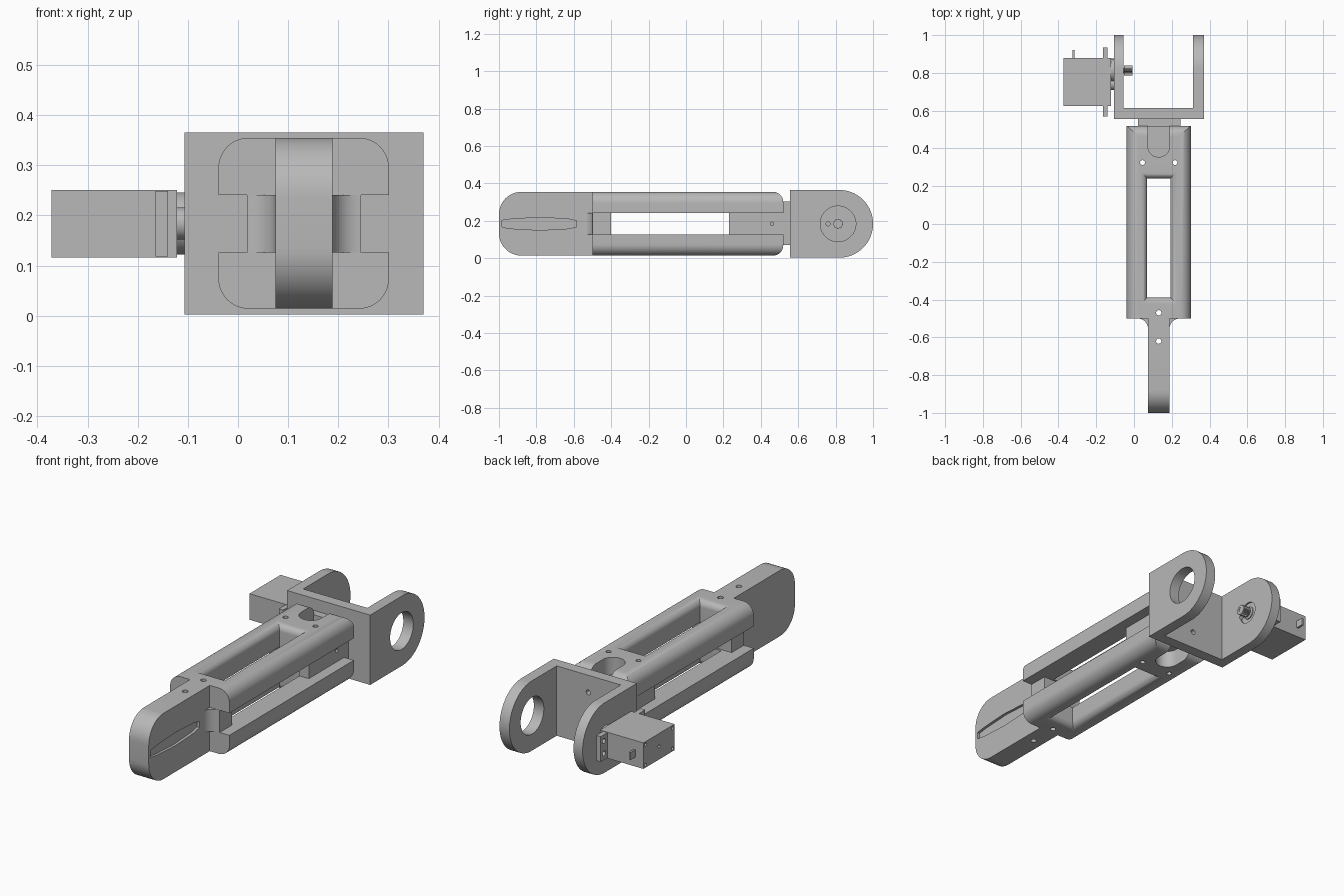
import bpy, bmesh
from math import sin, cos, pi
from mathutils import Vector

if "Cube" in bpy.data.objects:
    bpy.data.objects.remove(bpy.data.objects["Cube"], do_unlink=True)

GREY = 0.48
mat = bpy.data.materials.new("plain grey")
mat.use_nodes = True
mat.diffuse_color = (GREY, GREY, GREY, 1)
mat.node_tree.nodes["Principled BSDF"].inputs["Base Color"].default_value = (GREY, GREY, GREY, 1)


def finish(name, bm):
    bmesh.ops.recalc_face_normals(bm, faces=bm.faces)
    mesh = bpy.data.meshes.new(name)
    bm.to_mesh(mesh)
    bm.free()
    mesh.materials.append(mat)
    ob = bpy.data.objects.new(name, mesh)
    bpy.context.scene.collection.objects.link(ob)
    return ob


def loft(name, rings):
    """Skin a stack of equal-length point rings and cap both ends."""
    bm = bmesh.new()
    rows = [[bm.verts.new(p) for p in ring] for ring in rings]
    n = len(rows[0])
    for a, b in zip(rows, rows[1:]):
        for i in range(n):
            j = (i + 1) % n
            bm.faces.new((a[i], a[j], b[j], b[i]))
    bm.faces.new(rows[0])
    bm.faces.new(rows[-1])
    return finish(name, bm)


def place(axis, p, h):
    u, v = p
    return {"x": (h, u, v), "y": (u, h, v), "z": (u, v, h)}[axis]


def prism(name, outline, axis, lo, hi):
    return loft(name, [[place(axis, p, h) for p in outline] for h in (lo, hi)])


def rounded(u0, v0, u1, v1, radii, steps=12):
    """Rectangle outline; radii run low-low, high-low, high-high, low-high."""
    pts = []
    corners = [(u0, v0, 1, 1), (u1, v0, -1, 1), (u1, v1, -1, -1), (u0, v1, 1, -1)]
    for k, ((u, v, su, sv), r) in enumerate(zip(corners, radii)):
        if r == 0:
            pts.append((u, v))
            continue
        for i in range(steps + 1):
            a = pi + k * pi / 2 + i * pi / 2 / steps
            pts.append((u + su * r + r * cos(a), v + sv * r + r * sin(a)))
    return pts


def box(name, x, y, z):
    return prism(name, [(x[0], y[0]), (x[1], y[0]), (x[1], y[1]), (x[0], y[1])], "z", *z)


def cyl(name, axis, centre, r, lo, hi, n=40):
    ring = [(centre[0] + r * cos(2 * pi * i / n), centre[1] + r * sin(2 * pi * i / n))
            for i in range(n)]
    return prism(name, ring, axis, lo, hi)


def combine(ob, *tools, op="DIFFERENCE"):
    """Apply boolean tools and discard them."""
    for tool in tools:
        m = ob.modifiers.new("cut", "BOOLEAN")
        m.operation, m.solver, m.object = op, "EXACT", tool
        tool.hide_render = True
        bpy.context.view_layer.update()
        ev = ob.evaluated_get(bpy.context.evaluated_depsgraph_get())
        mesh = bpy.data.meshes.new_from_object(ev)
        ob.modifiers.clear()
        ob.data = mesh
        bpy.data.objects.remove(tool, do_unlink=True)
    return ob


CX, CZ = 0.131, 0.184            # arm axis
BOT, TOP = 0.014, 0.355          # arm height
LOW, HIGH = 0.126, 0.241         # side slot height
FRONT, BACK = -0.5, 0.52

# Arm frame: two crossed rounded profiles
frame = prism("arm_frame", rounded(CX - 0.17, BOT, CX + 0.17, TOP, [0.06] * 4), "y", FRONT, BACK)
combine(frame, prism("side_profile", rounded(FRONT, BOT, BACK, TOP, [0, 0.055, 0.055, 0]),
                     "x", -0.2, 0.5), op="INTERSECT")

# Long vertical window with flared rims
def window_ring(z, o):
    return [(CX - 0.061 - o, -0.39 - o, z), (CX + 0.061 + o, -0.39 - o, z),
            (CX + 0.061 + o, 0.24 + o, z), (CX - 0.061 - o, 0.24 + o, z)]

R = 0.035
arc = [(R * (1 - cos(i * pi / 16)), R * (1 - sin(i * pi / 16))) for i in range(9)]
rings = [window_ring(BOT - 0.05, R)]
rings += [window_ring(BOT + d, o) for o, d in reversed(arc)]
rings += [window_ring(TOP - d, o) for o, d in arc]
rings += [window_ring(TOP + 0.05, R)]
combine(frame, loft("window", rings))

# Side slots and cross window
combine(frame,
        box("slot_a", (-0.2, 0.018), (-0.6, 0.6), (LOW, HIGH)),
        box("slot_b", (0.245, 0.5), (-0.6, 0.6), (LOW, HIGH)),
        box("cross_window", (-0.2, 0.5), (-0.4, 0.23), (LOW, HIGH)))

# U-shaped recesses above and below the rear joint, and the pin holes
u_shape = rounded(CX - 0.058, 0.355, CX + 0.058, 0.6, [0.0575, 0.0575, 0, 0])
combine(frame,
        prism("recess_top", u_shape, "z", 0.265, 0.5),
        prism("recess_bottom", u_shape, "z", -0.1, 0.103),
        cyl("pin_a", "z", (CX, -0.47), 0.014, -0.1, 0.5, 24),
        cyl("pin_b", "z", (CX - 0.086, 0.325), 0.013, -0.1, 0.5, 24),
        cyl("pin_c", "z", (CX + 0.086, 0.325), 0.013, -0.1, 0.5, 24),
        cyl("pin_side", "x", (0.46, CZ), 0.009, 0.2, 0.5, 20))

# Front tongue with a pin hole and a shallow lens groove on its left face
tongue = prism("front_tongue", rounded(-1, BOT, FRONT, TOP, [0.12, 0, 0, 0.12]), "x", 0.075, 0.188)
half = [(-0.985, 0.018), (-0.93, 0.026), (-0.78, 0.034), (-0.63, 0.026), (-0.585, 0.016)]
lens = [(y, CZ + h) for y, h in half] + [(y, CZ - h) for y, h in reversed(half)]
combine(tongue,
        prism("groove", lens, "x", 0.174, 0.3),
        cyl("pin_d", "z", (CX, -0.62), 0.014, -0.1, 0.5, 24))

# Concave gussets where the tongue meets the frame
for side, label in ((-1, "right"), (1, "left")):
    root = CX + side * 0.0565
    pts = [(root, FRONT)]
    for i in range(11):
        a = i * pi / 20
        pts.append((root + side * 0.055 * (1 - cos(a)), FRONT - 0.055 * (1 - sin(a))))
    prism(label + "_gusset", pts, "z", LOW, HIGH)

# Rear joint block
box("joint_block", (0.02, 0.245), (BACK - 0.005, 0.558), (0.07, 0.303))

# Fork bracket: U plan crossed with a round-ended side profile
plan = [(-0.107, 0.555), (0.37, 0.555), (0.37, 1.0), (0.313, 1.0),
        (0.313, 0.613), (-0.055, 0.613), (-0.055, 1.0), (-0.107, 1.0)]
bracket = prism("fork_bracket", plan, "z", -0.1, 0.5)
combine(bracket, prism("fork_profile", rounded(0.5, 0.003, 1.0, 0.365, [0, 0.1805, 0.1805, 0], 24),
                       "x", -0.5, 0.5), op="INTERSECT")
AXLE = (0.813, CZ)
combine(bracket,
        cyl("bearing_hole", "x", AXLE, 0.095, 0.2, 0.5, 64),
        cyl("horn_pocket", "x", AXLE, 0.056, -0.063, 0.0, 48),
        cyl("horn_screw", "x", (0.76, CZ), 0.011, -0.2, 0.0, 20))
for z in (0.092, 0.276):
    combine(bracket, cyl("bolt_hole", "y", (CX, z), 0.013, 0.58, 0.7, 24))

# Servo motor on the right fork arm
servo = box("servo_body", (-0.372, -0.122), (0.625, 0.88), (0.116, 0.251))
for y, z in [(y, z) for y in (0.642, 0.863) for z in (0.131, 0.236)]:
    combine(servo, cyl("case_screw", "x", (y, z), 0.008, -0.4, -0.36, 16))
combine(servo, cyl("case_hole", "x", (0.752, CZ), 0.008, -0.4, -0.36, 16))

flange = box("servo_flange", (-0.165, -0.14), (0.57, 0.935), (0.118, 0.249))
for y in (0.597, 0.908):
    for z in (0.152, 0.216):
        combine(flange, cyl("flange_hole", "x", (y, z), 0.013, -0.2, -0.1, 20))

cyl("servo_turret", "x", AXLE, 0.062, -0.125, -0.107, 48)
cyl("servo_gear_cap", "x", (0.742, CZ), 0.032, -0.125, -0.107, 32)
cyl("output_shaft", "x", AXLE, 0.014, -0.11, -0.01, 24)
cyl("shaft_collar", "x", AXLE, 0.033, -0.07, -0.058, 32)
box("cable_stub", (-0.326, -0.316), (0.875, 0.92), (0.165, 0.203))

# Splined shaft head
teeth = 20
spline = [(AXLE[0] + r * cos(pi * i / teeth), AXLE[1] + r * sin(pi * i / teeth))
          for i in range(2 * teeth) for r in [0.027 if i % 2 else 0.023]]
head = prism("spline_head", spline, "x", -0.052, -0.008)
combine(head, cyl("screw_recess", "x", AXLE, 0.012, -0.02, 0.02, 20))

# Smooth rounded surfaces, keep hard edges
bpy.ops.object.select_all(action="DESELECT")
for ob in bpy.context.scene.objects:
    if ob.type == "MESH":
        ob.select_set(True)
        bpy.context.view_layer.objects.active = ob
bpy.ops.object.shade_smooth_by_angle(angle=pi / 6)
